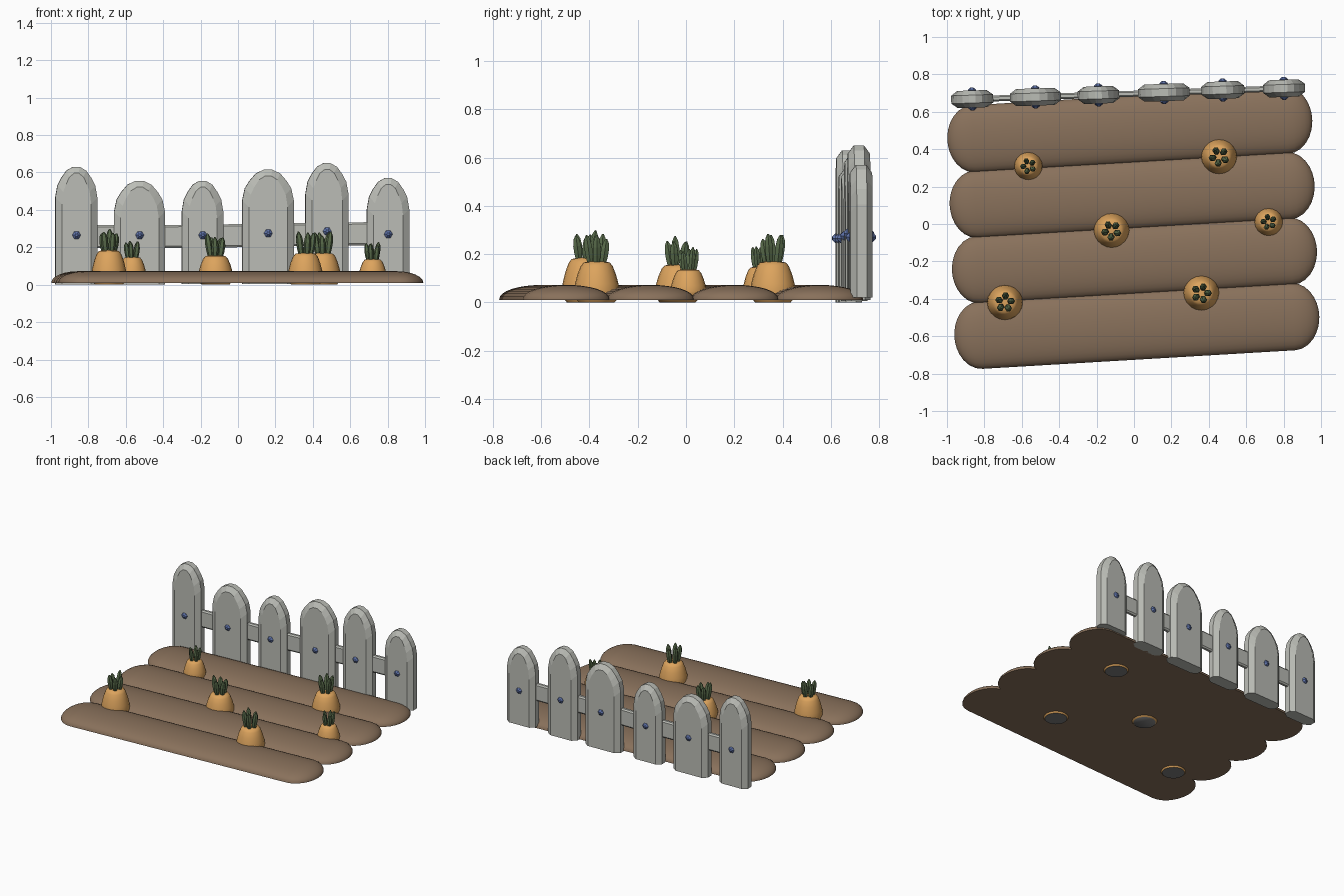
import bpy, bmesh, math, random
from mathutils import Matrix, Vector

if "Cube" in bpy.data.objects:
    bpy.data.objects.remove(bpy.data.objects["Cube"])

random.seed(4)

def material(name, rgb):
    m = bpy.data.materials.new(name)
    m.diffuse_color = (*rgb, 1)
    m.use_nodes = True
    m.node_tree.nodes["Principled BSDF"].inputs["Base Color"].default_value = m.diffuse_color
    return m

SOIL = material("soil", (0.25, 0.165, 0.105))
ORANGE = material("orange", (0.72, 0.37, 0.11))
GREEN = material("green", (0.10, 0.15, 0.07))
BLUE = material("blue", (0.12, 0.18, 0.42))
WOOD = material("pale_wood", (0.50, 0.51, 0.47))
GREY = material("grey", (0.2, 0.2, 0.2))

def loft(name, rings, mats, matrix=Matrix(), smooth=None):
    """Skin closed rings of equal size and cap both ends."""
    bm = bmesh.new()
    rows = [[bm.verts.new(p) for p in r] for r in rings]
    n = len(rows[0])
    for a, b in zip(rows, rows[1:]):
        for i in range(n):
            bm.faces.new((a[i], a[(i + 1) % n], b[(i + 1) % n], b[i]))
    first = bm.faces.new(rows[0][::-1])
    bm.faces.new(rows[-1])
    first.material_index = len(mats) - 1
    bmesh.ops.recalc_face_normals(bm, faces=bm.faces)
    me = bpy.data.meshes.new(name)
    bm.to_mesh(me)
    bm.free()
    for m in mats:
        me.materials.append(m)
    ob = bpy.data.objects.new(name, me)
    bpy.context.collection.objects.link(ob)
    ob.matrix_world = matrix
    if smooth:
        bpy.ops.object.select_all(action='DESELECT')
        ob.select_set(True)
        bpy.context.view_layer.objects.active = ob
        bpy.ops.object.shade_smooth_by_angle(angle=math.radians(smooth))
    return ob

def circle(r, z, n):
    return [(r * math.cos(math.tau * i / n), r * math.sin(math.tau * i / n), z) for i in range(n)]

# Four soil mounds: half-round cross-section with rounded ends
HALF, END, WIDTH, HEIGHT = 0.977, 0.14, 0.18, 0.062
ends = [(HALF - END + END * math.sin(a), math.cos(a))
        for a in [math.radians(d) for d in (0, 15, 30, 45, 58, 70, 80, 87)]]
stations = [(-x, s) for x, s in reversed(ends)] + ends
for i in range(4):
    rings = []
    for x, s in stations:
        rings.append([(x, s * WIDTH * math.cos(math.pi * k / 16),
                       0.01 + HEIGHT * s * math.sin(math.pi * k / 16) ** 0.9 if 0 < k < 16 else 0.01)
                      for k in range(17)])
    place = Matrix.Translation((0.015 - 0.0125 * i, -0.545 + 0.35 * i, 0)) @ Matrix.Rotation(math.radians(3.4), 4, 'Z')
    loft(f"soil_row_{i + 1}", rings, [SOIL], place, smooth=40)

# Carrots with a tuft of leaves: x, y, base z, radius, top z, leaf tip z
carrots = [(-0.69, -0.42, 0.0, 0.095, 0.185, 0.30), (0.36, -0.37, 0.0, 0.095, 0.17, 0.285),
           (-0.12, -0.035, 0.0, 0.095, 0.157, 0.275), (0.455, 0.36, 0.0, 0.095, 0.17, 0.285),
           (-0.565, 0.31, 0.015, 0.075, 0.148, 0.235), (0.72, 0.01, 0.015, 0.075, 0.137, 0.23)]
profile = [(0.78, 0), (0.97, 0.13), (1, 0.25), (0.95, 0.45), (0.84, 0.68), (0.70, 0.88), (0.57, 0.97), (0.3, 1.0)]
for c, (x, y, z0, r, top, tip) in enumerate(carrots, 1):
    rings = [circle(r * a, z0 + (top - z0) * b, 20) for a, b in profile]
    loft(f"carrot_{c}", rings, [ORANGE, GREY], Matrix.Translation((x, y, 0)), smooth=50)
    turn = random.uniform(0, math.tau)
    for k in range(5):
        a = turn + math.tau * k / 5
        out = Vector((math.cos(a), math.sin(a), 0))
        h = (tip - top + 0.02) * (1 if k == 0 else random.uniform(0.8, 1.0))
        w = r * 0.2
        rings = [circle(w * f, h * t, 6) for f, t in ((0.65, 0), (0.95, 0.35), (1, 0.62), (0.75, 0.85), (0.2, 1))]
        lean = Vector((0, 0, 1)).rotation_difference(Vector((out.x * 0.15, out.y * 0.15, 1))).to_matrix().to_4x4()
        loft(f"carrot_leaf_{c}_{k + 1}", rings, [GREEN],
             Matrix.Translation(Vector((x, y, top - 0.02)) + out * r * 0.27) @ lean)

# Fence pickets: x, y, width, base z, top z, nail z
pickets = [(-0.865, 0.668, 0.225, 0.0, 0.63, 0.265), (-0.527, 0.679, 0.272, 0.0, 0.555, 0.265),
           (-0.19, 0.69, 0.222, 0.005, 0.555, 0.265), (0.16, 0.703, 0.276, 0.005, 0.615, 0.275),
           (0.475, 0.716, 0.23, 0.01, 0.65, 0.285), (0.802, 0.725, 0.226, 0.02, 0.57, 0.27)]
arch = [(1, 0.165), (0.9, 0.10), (0.72, 0.06), (0.47, 0.02), (0.16, 0.0)]
TILT = Matrix.Rotation(math.radians(1.9), 4, 'Z')
for p, (x, y, w, base, top, nail_z) in enumerate(pickets, 1):
    def outline(yy, inset):
        half = w / 2 - inset
        right = [(half, base)] + [(half * a, top - inset - d) for a, d in arch]
        return [(u, yy, z) for u, z in right] + [(-u, yy, z) for u, z in reversed(right)]
    rings = [outline(yy, s) for yy, s in ((-0.046, 0.034), (-0.021, 0), (0.021, 0), (0.046, 0.034))]
    place = Matrix.Translation((x, y, 0)) @ TILT
    loft(f"fence_picket_{p}", rings, [WOOD], place)
    # Blue nail heads on the front and back faces
    for side, label in ((-1, "front"), (1, "back")):
        rings = [circle(r, d, 6) for r, d in ((0.015, -0.008), (0.023, 0.003), (0.008, 0.016))]
        loft(f"nail_{label}_{p}", rings, [BLUE],
             place @ Matrix.Translation((0, side * 0.046, nail_z)) @ Matrix.Rotation(-side * math.pi / 2, 4, 'X'))

# Cross rail behind the pickets, following the fence line
rail = []
for x, y, z in ((-0.82, 0.669, 0.257), (-0.19, 0.69, 0.258), (0.16, 0.702, 0.266), (0.77, 0.724, 0.273)):
    rail.append([(x, y + a, z + b) for a, b in ((-0.016, -0.052), (-0.008, -0.062), (0.008, -0.062), (0.016, -0.052),
                                                (0.016, 0.052), (0.008, 0.062), (-0.008, 0.062), (-0.016, 0.052))])
loft("fence_rail", rail, [WOOD])
